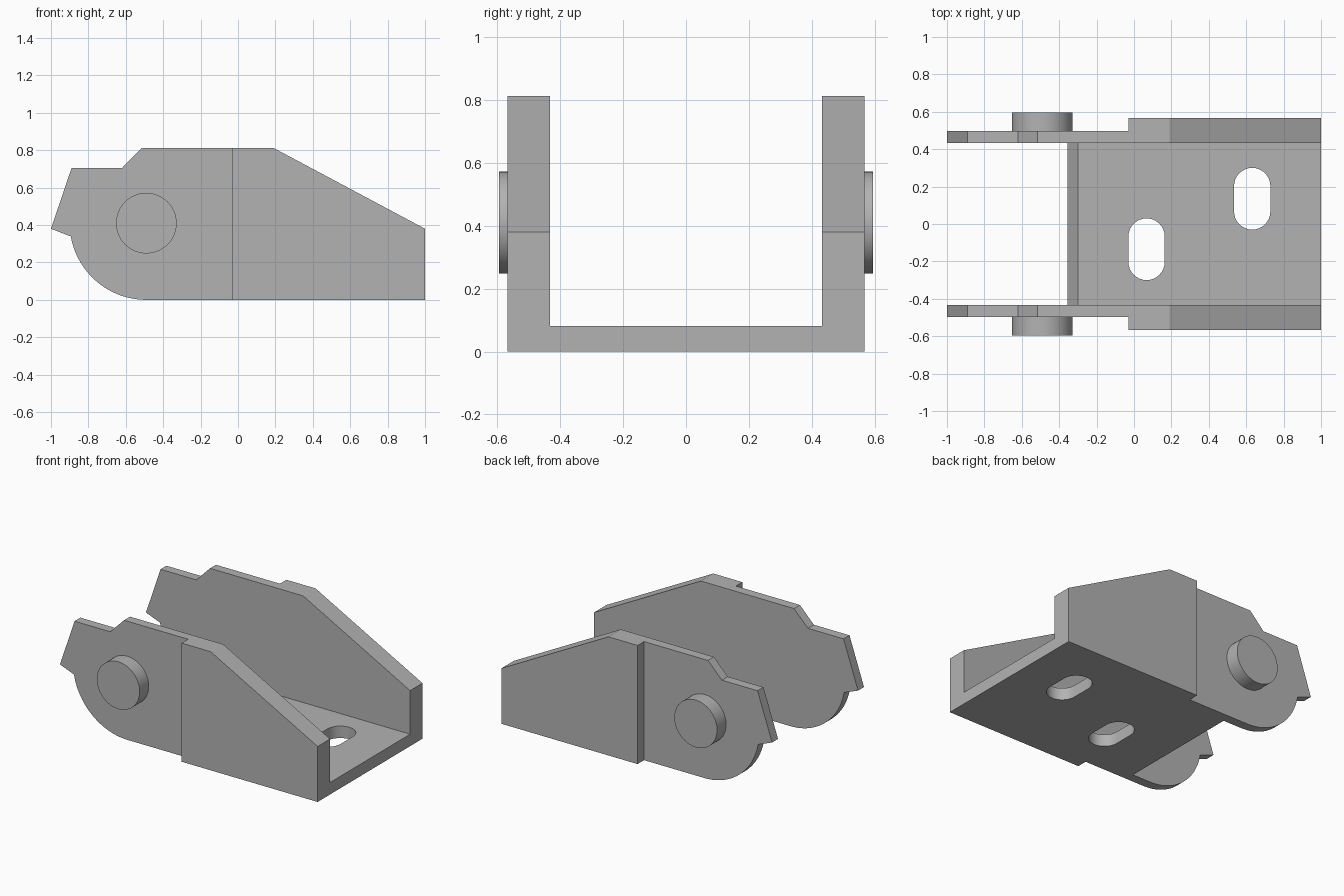
import bpy, bmesh, math
from mathutils import Vector

cube = bpy.data.objects.get("Cube")
if cube:
    bpy.data.objects.remove(cube, do_unlink=True)

# One plain grey metal
metal = bpy.data.materials.new("grey_metal")
metal.use_nodes = True
GREY = (0.45, 0.45, 0.45, 1)
metal.diffuse_color = GREY
metal.node_tree.nodes["Principled BSDF"].inputs["Base Color"].default_value = GREY

INNER, THIN, THICK, PIN = 0.433, 0.497, 0.567, 0.595   # side distances from the middle
STEP = -0.03                                           # where the wall thickens
PIVOT = Vector((-0.49, 0.41))
PIVOT_R = 0.41


def prism(name, points, offset, depth):
    """Extrude a closed outline of 3D points from offset along depth."""
    bm = bmesh.new()
    face = bm.faces.new([bm.verts.new(Vector(p) + Vector(offset)) for p in points])
    ext = bmesh.ops.extrude_face_region(bm, geom=[face])
    verts = [g for g in ext["geom"] if isinstance(g, bmesh.types.BMVert)]
    bmesh.ops.translate(bm, verts=verts, vec=depth)
    bmesh.ops.recalc_face_normals(bm, faces=bm.faces)
    mesh = bpy.data.meshes.new(name)
    bm.to_mesh(mesh)
    bm.free()
    mesh.materials.append(metal)
    ob = bpy.data.objects.new(name, mesh)
    bpy.context.collection.objects.link(ob)
    return ob


def side_prism(name, outline, y0, y1):
    """Extrude an (x, z) outline between two y positions."""
    return prism(name, [(x, 0, z) for x, z in outline], (0, y0, 0), (0, y1 - y0, 0))


def arc(cx, cy, r, start, end, steps):
    angles = [math.radians(start + (end - start) * i / steps) for i in range(steps + 1)]
    return [(cx + r * math.cos(a), cy + r * math.sin(a)) for a in angles]


def combine(target, tool, operation):
    mod = target.modifiers.new(operation.lower(), "BOOLEAN")
    mod.operation, mod.solver, mod.object = operation, "EXACT", tool
    bpy.context.view_layer.objects.active = target
    bpy.ops.object.modifier_apply(modifier=mod.name)
    bpy.data.objects.remove(tool, do_unlink=True)


def smooth(ob):
    bpy.ops.object.select_all(action="DESELECT")
    ob.select_set(True)
    bpy.context.view_layer.objects.active = ob
    bpy.ops.object.shade_smooth_by_angle(angle=math.radians(25))


# Outlines of the thin hinge ear and the thick tapering wall
ear = [(-1, 0.38), (-0.89, 0.705), (-0.62, 0.705), (-0.515, 0.812), (STEP, 0.812), (STEP, 0)]
ear += arc(*PIVOT, PIVOT_R, 270, 190, 24)
wall = [(STEP, 0), (STEP, 0.812), (0.19, 0.812), (1, 0.38), (1, 0)]

# Floor plate with a sloped rear edge, joined to both side walls
bracket = side_prism("bracket", [(-0.355, 0), (-0.30, 0.082), (1, 0.082), (1, 0)], -INNER, INNER)
for s in (-1, 1):
    side = side_prism("side_wall", wall, s * INNER, s * THICK)
    combine(side, side_prism("hinge_ear", ear, s * INNER, s * THIN), "UNION")
    combine(bracket, side, "UNION")

# Two staggered mounting slots through the floor
for cx, cy in ((0.067, -0.135), (0.632, 0.135)):
    r, half = 0.097, 0.068
    slot = arc(cx, cy + half, r, 0, 180, 16) + arc(cx, cy - half, r, 180, 360, 16)
    combine(bracket, prism("slot_cutter", [(x, y, 0) for x, y in slot],
                           (0, 0, -0.1), (0, 0, 0.3)), "DIFFERENCE")
smooth(bracket)

# Round pivot pins on the outside of the ears
for s, label in ((-1, "right"), (1, "left")):
    circle = arc(*PIVOT, 0.162, 0, 360, 48)[:-1]
    smooth(side_prism(label + "_pivot_pin", circle, s * (THIN - 0.01), s * PIN))
